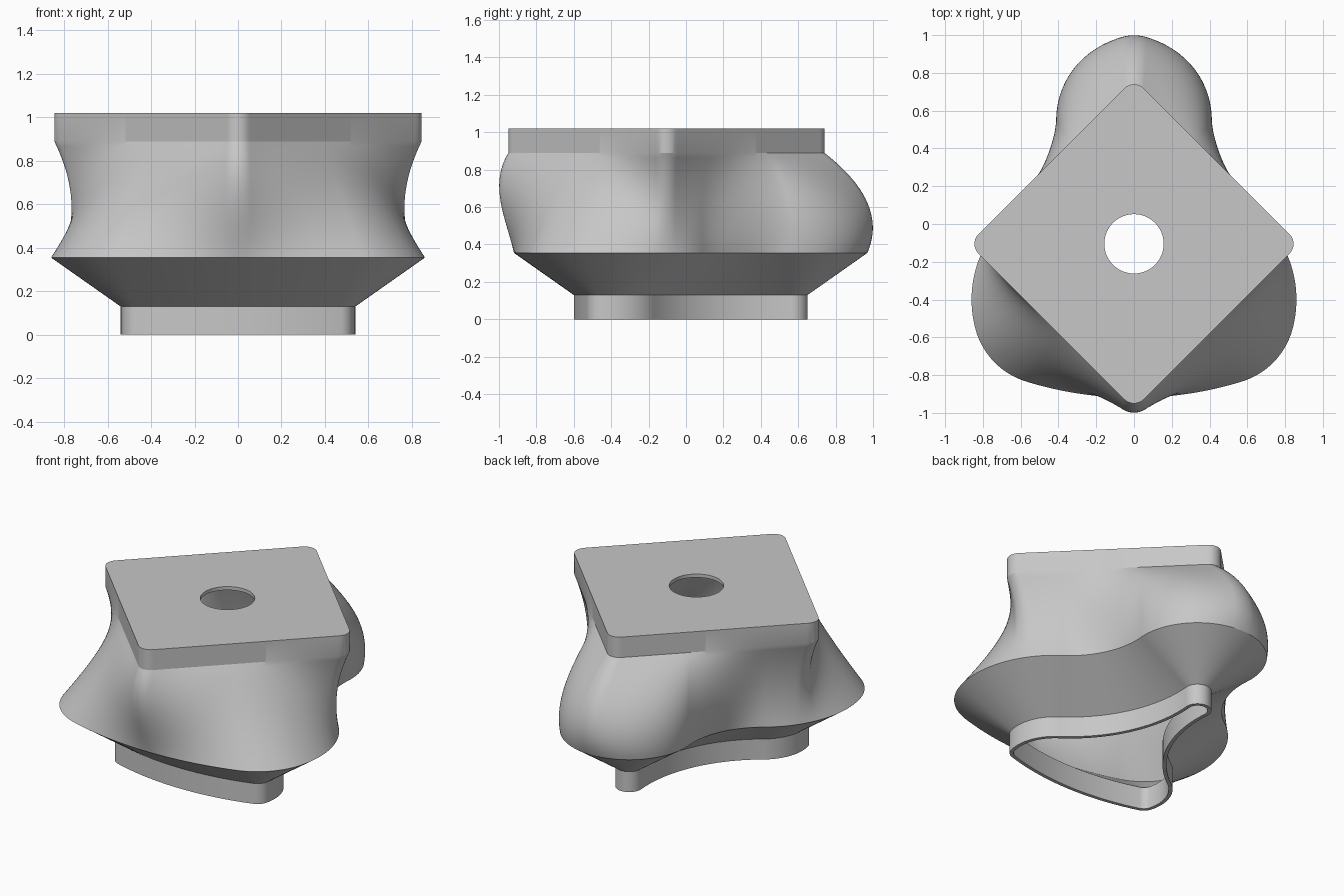
import bpy, bmesh
from math import sin, cos, atan2, sqrt, radians
from mathutils import Vector

cube = bpy.data.objects.get("Cube")
if cube:
    bpy.data.objects.remove(cube, do_unlink=True)

grey = bpy.data.materials.new("plain_grey")
grey.use_nodes = True
colour = (0.57, 0.57, 0.57, 1)
grey.diffuse_color = colour
grey.node_tree.nodes["Principled BSDF"].inputs["Base Color"].default_value = colour

# Arc centres of the right half: back lobe, broad cheek, front lobe, front edge
back, cheek, front = Vector((0, 0.57)), Vector((0.26, -0.40)), Vector((0, 1.02))
extra = 0.20                   # how much larger the cheek arc is than the lobes
turn_in = radians(-15)         # heading where the cheek tightens into the lobe
lobe = cheek + extra * Vector((cos(turn_in), sin(turn_in)))
reach = (lobe - front).length

# Centre of the hollow flank arc, tangent to the back lobe and the cheek
gap = 0.90
span = cheek - back
along = (gap ** 2 - (gap + extra) ** 2 + span.length_squared) / (2 * span.length)
normal = Vector((-span.y, span.x)).normalized()
flank = back + span.normalized() * along + normal * sqrt(gap ** 2 - along ** 2)

axis = Vector((0, -0.105))     # centre of the square end


def heading(a, b):
    return atan2(b.y - a.y, b.x - a.x)


def arc(centre, radius, start, end, count):
    return [centre + radius * Vector((cos(a), sin(a)))
            for a in (start + (end - start) * k / count for k in range(count))]


def three_lobed(r):
    """Tangent arcs down the right side, mirrored to the left."""
    quarter, turn = radians(90), radians(360)
    away = heading(front, lobe)
    half = arc(back, r, quarter, heading(back, flank), 70)
    half += arc(flank, gap - r, heading(flank, back) % turn,
                heading(flank, cheek) % turn, 36)
    half += arc(cheek, r + extra, heading(cheek, flank), turn_in, 60)
    half += arc(lobe, r, turn_in, away, 36)
    half += arc(front, reach + r, away, -quarter, 60)
    half.append(front - Vector((0, reach + r)))
    return half + [Vector((-p.x, p.y)) for p in half[-2:0:-1]]


def square_point(u, corner=0.072, tip=0.845):
    """Where a ray leaves the rounded square that stands on its corner."""
    big, small = max(abs(u.x), abs(u.y)), min(abs(u.x), abs(u.y))
    inner = tip - corner
    t = (inner + corner * sqrt(2)) / (big + small)
    if t * big > inner + corner / sqrt(2):
        t = inner * big + sqrt(max(0, corner ** 2 - (inner * small) ** 2))
    return axis + u * t


foot = three_lobed(0.08)
rim = three_lobed(0.40)
rays = [(p - axis).normalized() for p in rim]
square = [square_point(u) for u in rays]
hole = [axis + u * 0.157 for u in rays]

# Foot, flare, blended body, square collar, pierced top
z_rim, z_collar, z_top, steps = 0.355, 0.89, 1.02, 22
rings = [(foot, 0), (foot, 0.13)]
for k in range(steps + 1):
    t = k / steps
    ring = []
    for a, b, u in zip(rim, square, rays):
        swell = 0.135 * u.y ** 2 + 0.03 * u.y - 0.05
        swell *= 1 - 1.2 * (t - 0.5) * min(u.y, 0)   # fuller near the top in front
        ring.append(a.lerp(b, t) + u * swell * 4 * t * (1 - t))
    rings.append((ring, z_rim + (z_collar - z_rim) * t))
rings += [(square, z_top), (hole, z_top)]

bm = bmesh.new()
loops = [[bm.verts.new((p.x, p.y, z)) for p in ring] for ring, z in rings]
for low, high in zip(loops, loops[1:]):
    for i in range(len(low)):
        bm.faces.new((low[i], low[i - 1], high[i - 1], high[i]))
bmesh.ops.recalc_face_normals(bm, faces=bm.faces)
# The flare's underside must face down so that the wall grows inwards
bm.faces.ensure_lookup_table()
if bm.faces[len(foot) + 3].normal.z > 0:
    bmesh.ops.reverse_faces(bm, faces=bm.faces)

mesh = bpy.data.meshes.new("lofted_shell")
bm.to_mesh(mesh)
bm.free()
mesh.materials.append(grey)
shell = bpy.data.objects.new("lofted_shell", mesh)
bpy.context.collection.objects.link(shell)

# Thin wall, open at the foot and the hole
wall = shell.modifiers.new("wall", "SOLIDIFY")
wall.thickness = 0.022
wall.offset = -1
wall.use_even_offset = True

bpy.ops.object.select_all(action="DESELECT")
shell.select_set(True)
bpy.context.view_layer.objects.active = shell
bpy.ops.object.modifier_apply(modifier=wall.name)
bpy.ops.object.shade_smooth_by_angle(angle=radians(22))
